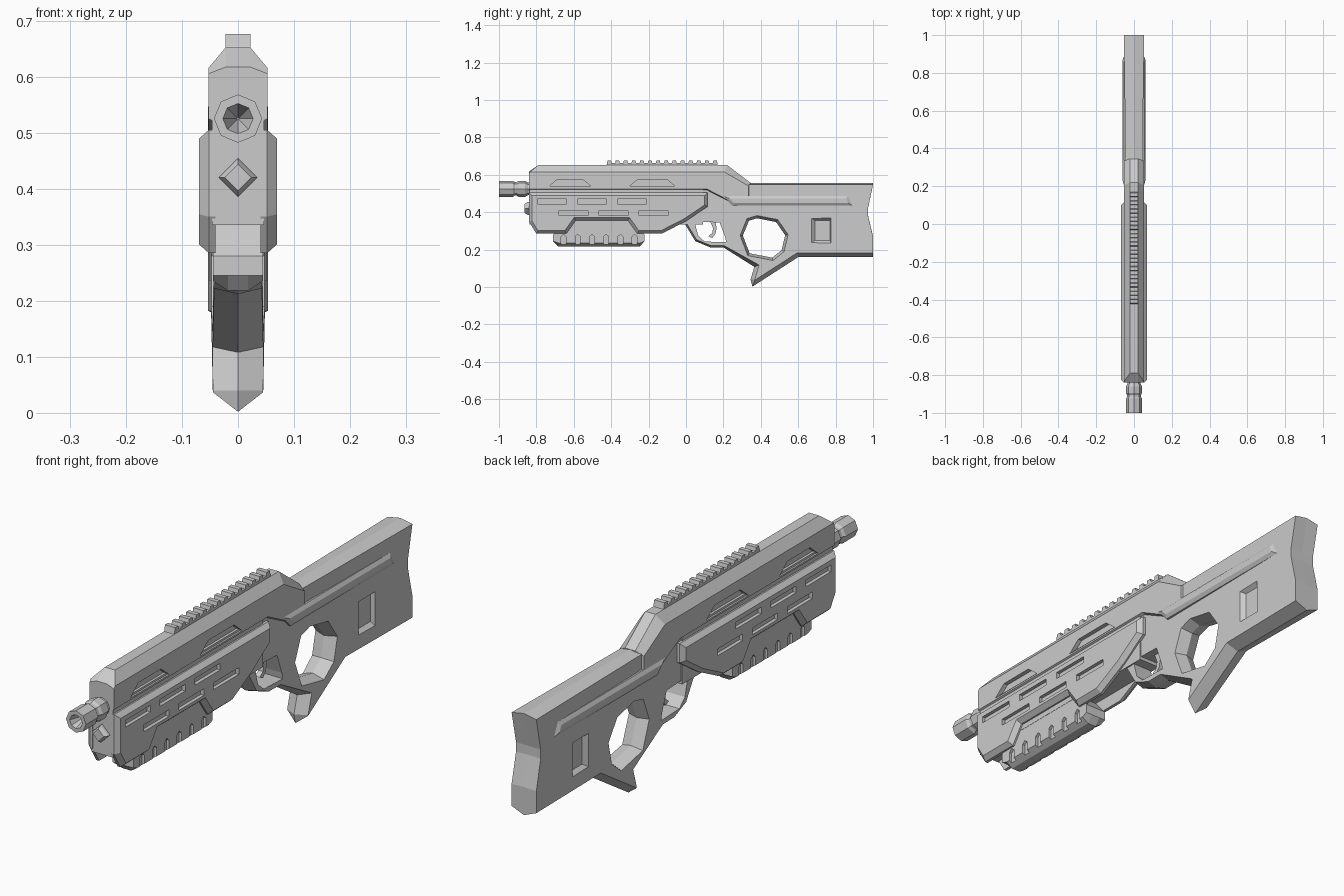
import bpy, bmesh, math
from mathutils import Vector

if "Cube" in bpy.data.objects:
    bpy.data.objects.remove(bpy.data.objects["Cube"])


def inset(poly, d):
    """Mitred inset of a counter-clockwise (y, z) polygon."""
    out = []
    for i, p in enumerate(poly):
        p = Vector(p)
        a = (p - Vector(poly[i - 1])).normalized()
        b = (Vector(poly[(i + 1) % len(poly)]) - p).normalized()
        na, nb = Vector((-a.y, a.x)), Vector((-b.y, b.x))
        out.append(tuple(p + (na + nb) * d / (1 + na.dot(nb))))
    return out


def sym(*layers):
    """Mirror a stack of (x, profile) layers across x = 0."""
    return [(-x, p) for x, p in reversed(layers) if x > 0] + list(layers)


def both(*layers):
    """Two separate stacks, one on each side."""
    return [list(layers), [(-x, p) for x, p in layers]]


def finish(name, bm):
    bmesh.ops.recalc_face_normals(bm, faces=bm.faces)
    me = bpy.data.meshes.new(name)
    bm.to_mesh(me)
    bm.free()
    ob = bpy.data.objects.new(name, me)
    bpy.context.collection.objects.link(ob)
    return ob


def bridge(bm, rings):
    n = len(rings[0])
    for r, s in zip(rings, rings[1:]):
        for i in range(n):
            j = (i + 1) % n
            bm.faces.new((r[i], r[j], s[j], s[i]))
    bm.faces.new(rings[0])
    bm.faces.new(rings[-1])


def loft(name, stacks):
    bm = bmesh.new()
    for layers in stacks:
        bridge(bm, [[bm.verts.new((x, y, z)) for y, z in p] for x, p in layers])
    return finish(name, bm)


def turned(name, pts, z, sides):
    """Faceted turned part along y from (y, radius) points."""
    bm = bmesh.new()
    ang = [math.tau * i / sides for i in range(sides)]
    bridge(bm, [[bm.verts.new((r * math.sin(a), y, z + r * math.cos(a))) for a in ang]
                for y, r in pts])
    return finish(name, bm)


def cut(ob, stacks):
    cutter = loft("cutter", stacks)
    cutter.hide_render = True
    m = ob.modifiers.new("cut", 'BOOLEAN')
    m.operation, m.solver, m.object = 'DIFFERENCE', 'EXACT', cutter
    bpy.context.view_layer.objects.active = ob
    bpy.ops.object.modifier_apply(modifier=m.name)
    bpy.data.objects.remove(cutter)


def rect(y0, y1, z0, z1):
    return [(y0, z0), (y1, z0), (y1, z1), (y0, z1)]


# Frame: trigger guard, grip and stock in one piece, with ridged edges
frame_mid = [(-.02, .36), (.05, .245), (.13, .212), (.2, .212), (.365, .108), (.345, .04),
             (.355, .002), (.6, .16), (1, .16), (1, .27), (.973, .385), (.973, .42),
             (1, .557), (.3, .557), (0, .53)]
thin, thick = inset(frame_mid, .01), inset(frame_mid, .022)
frame_side = []
for p, a, b in zip(frame_mid, thin, thick):
    q = b if p[0] > .3 and p[1] < .3 else a
    frame_side.append((p[0], q[1]) if p[0] > .95 else q)
frame = loft("frame_and_stock", [sym((0, frame_mid), (1, frame_side))])
for v in frame.data.vertices:              # stock widens towards the rear
    v.co.x *= .04 + .0135 * v.co.y
trigger_hole = [(.065, .275), (.1, .243), (.215, .24), (.21, .265), (.18, .345), (.045, .35)]
thumb_hole = [(.289, .275), (.33, .168), (.465, .142), (.524, .19), (.545, .28),
              (.49, .36), (.38, .382), (.326, .366)]
cut(frame, [sym((.09, trigger_hole))])
cut(frame, [sym((0, inset(thumb_hole, .014)), (.09, inset(thumb_hole, -.014)))])
cut(frame, both((.034, rect(.69, .77, .25, .355)), (.055, rect(.665, .775, .232, .372))))

# Raised strips along the stock
strip = [(.25, .435), (.89, .435), (.865, .487), (.2, .487)]
loft("stock_strips", both((.03, strip), (.052, strip), (.061, inset(strip, .014))))

# Upper receiver with chamfered roof and side windows
roof = [(-.84, .51), (.11, .51), (.25, .44), (.34, .44), (.345, .557), (.22, .652),
        (-.79, .652), (-.84, .617)]
wall = [(-.84, .525), (.11, .525), (.26, .447), (.335, .447), (.335, .54), (.205, .615),
        (-.835, .615), (-.84, .605)]
receiver = loft("upper_receiver", [sym((.022, roof), (.053, wall))])
windows = []
for y0, y1 in ((-.74, -.5), (-.31, -.05)):
    w = [(y0, .532), (y1, .532), (y1 - .05, .573), (y0 + .05, .573)]
    windows += both((.036, w), (.07, w))
cut(receiver, windows)

# Core behind the handguard panels
loft("fore_core", [sym((.046, rect(-.838, .09, .335, .54)))])

# Handguard panels with slots
panel = [(-.84, .35), (-.8, .285), (-.64, .285), (-.59, .355), (-.31, .355), (-.26, .285),
         (-.13, .285), (.0, .352), (.115, .43), (.115, .505), (-.84, .505)]
handguard = loft("handguard_panels",
                 both((.04, panel), (.052, panel), (.07, inset(panel, .016))))
slots = []
for row_y, z in ((-.795, .457), (-.68, .396)):
    for i in range(3):
        y = row_y + .215 * i
        s = rect(y, y + .155, z - .013, z + .013)
        slots += both((.056, s), (.09, s))
cut(handguard, slots)

# Grooved foregrip under the handguard
grip_mid = [(-.71, .245), (-.685, .218), (-.245, .218), (-.222, .245), (-.222, .28),
            (-.29, .36), (-.64, .36), (-.71, .28)]
grip_side = [(y, max(z, .236)) for y, z in grip_mid]
foregrip = loft("foregrip", [sym((.018, grip_mid), (.045, grip_side))])
grooves = []
for i in range(6):
    y = -.655 + .076 * i
    g = [(y - .013, .2), (y + .013, .2), (y + .013, .27), (y, .282), (y - .013, .27)]
    grooves += both((.034, g), (.07, g))
cut(foregrip, grooves)

# Barrel with octagonal muzzle and conical bore
turned("barrel", [(-.93, .002), (-1, .027), (-1, .043), (-.925, .043), (-.915, .036),
                  (-.905, .036), (-.895, .043), (-.86, .043), (-.845, .034), (-.8, .034)],
       .525, 8)

# Diamond stud on the front face
turned("front_stud", [(-.82, .034), (-.848, .034), (-.863, .024)], .42, 4)

# Trigger
trigger = [(.12, .272), (.14, .262), (.158, .285), (.164, .315), (.155, .36), (.125, .36),
           (.145, .315), (.14, .288)]
loft("trigger", [sym((.01, trigger))])

# Top rail with teeth
stacks = [sym((.022, [(-.43, .64), (.175, .64), (.165, .662), (-.42, .662)]))]
for i in range(14):
    y = -.41 + .0435 * i
    stacks.append(sym((.022, [(y - .014, .655), (y + .014, .655), (y + .009, .676),
                              (y - .009, .676)])))
loft("top_rail", stacks)
